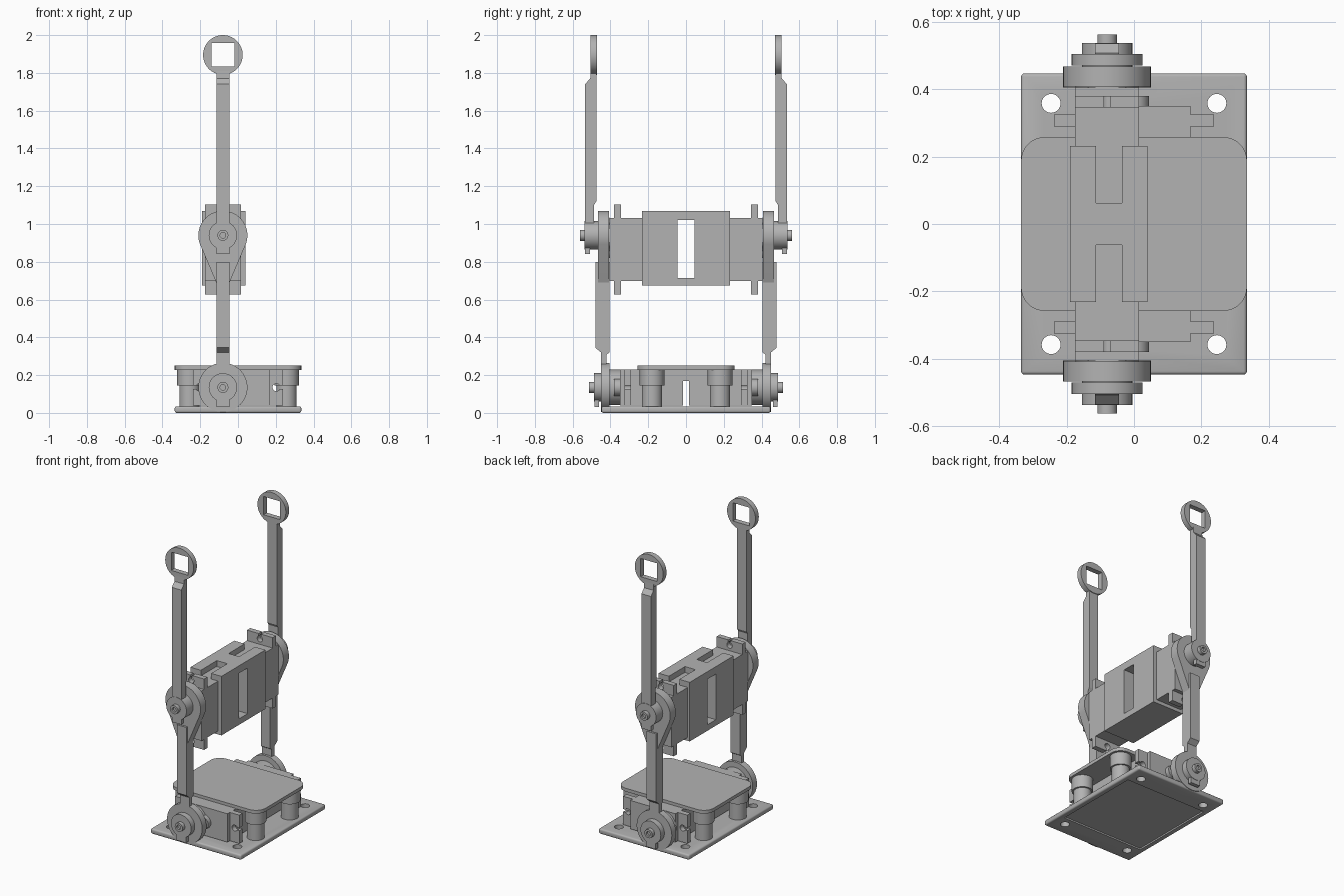
import bpy, bmesh, math

cube = bpy.data.objects.get("Cube")
if cube:
    bpy.data.objects.remove(cube)

grey = bpy.data.materials.new("plain_grey")
grey.use_nodes = True
grey.diffuse_color = (0.45, 0.45, 0.45, 1)
grey.node_tree.nodes["Principled BSDF"].inputs["Base Color"].default_value = (0.45, 0.45, 0.45, 1)

AXIS_X = -0.08      # all joints share this x
LOW_Z, HIGH_Z = 0.135, 0.94
parts = []


def prism(name, pts, axis, lo, hi):
    """Extrude a closed 2D outline along one axis."""
    place = {"x": lambda a, b, t: (t, a, b),
             "y": lambda a, b, t: (a, t, b),
             "z": lambda a, b, t: (a, b, t)}[axis]
    bm = bmesh.new()
    face = bm.faces.new([bm.verts.new(place(a, b, lo)) for a, b in pts])
    ext = bmesh.ops.extrude_face_region(bm, geom=[face])
    verts = [v for v in ext["geom"] if isinstance(v, bmesh.types.BMVert)]
    shift = place(0, 0, hi - lo)
    bmesh.ops.translate(bm, verts=verts, vec=shift)
    bmesh.ops.recalc_face_normals(bm, faces=bm.faces)
    mesh = bpy.data.meshes.new(name)
    bm.to_mesh(mesh)
    bm.free()
    mesh.materials.append(grey)
    ob = bpy.data.objects.new(name, mesh)
    bpy.context.collection.objects.link(ob)
    parts.append(ob)
    return ob


def box(name, x, y, z):
    return prism(name, [(x[0], y[0]), (x[1], y[0]), (x[1], y[1]), (x[0], y[1])], "z", *z)


def arc(cx, cy, r, start=0, end=360, n=40):
    steps = n if end - start == 360 else n + 1
    angles = [math.radians(start + (end - start) * i / n) for i in range(steps)]
    return [(cx + r * math.cos(a), cy + r * math.sin(a)) for a in angles]


def apply(ob, kind, **settings):
    mod = ob.modifiers.new(kind.lower(), kind)
    for key, value in settings.items():
        setattr(mod, key, value)
    with bpy.context.temp_override(object=ob, active_object=ob):
        bpy.ops.object.modifier_apply(modifier=mod.name)


def cut(ob, *cutters):
    for c in cutters:
        apply(ob, "BOOLEAN", operation="DIFFERENCE", object=c, solver="EXACT")
        parts.remove(c)
        bpy.data.objects.remove(c)


def rounded(hx, hy, r):
    pts = []
    for i, (sx, sy) in enumerate([(1, 1), (-1, 1), (-1, -1), (1, -1)]):
        pts += arc(sx * (hx - r), sy * (hy - r), r, 90 * i, 90 * i + 90, 8)
    return pts


def servo(name, side, upright, inner, face):
    """Small motor: body, slotted mounting ears and gear housing."""
    def span(l, w):
        if upright:
            return (AXIS_X + w[0], AXIS_X + w[1]), (0.865 + l[0], 0.865 + l[1])
        return (-l[1], -l[0]), (LOW_Z + w[0], LOW_Z + w[1])

    def block(part, l, w, y0, y1):
        x, z = span(l, w)
        return box(part, x, sorted((side * y0, side * y1)), z)

    half = (-0.095, 0.095)
    block(name + "_body", (-0.167, 0.167), half, inner, face)
    for end in (-1, 1):
        ear = block(name + "_ear", sorted((end * 0.16, end * 0.237)), half, face - 0.06, face - 0.025)
        x, z = span((end * 0.203,) * 2, (0, 0))
        hole = prism("hole", arc(x[0], z[0], 0.02, n=20), "y", *sorted((side * (face - 0.1), side * face)))
        notch = block("notch", sorted((end * 0.203, end * 0.25)), (-0.009, 0.009), face - 0.1, face)
        cut(ear, hole, notch)
    z = HIGH_Z if upright else LOW_Z
    prism(name + "_gear_housing", arc(AXIS_X, z, 0.094), "y", side * face, side * (face + 0.055))
    x, z = span((0, 0), (0, 0))
    prism(name + "_small_gear_housing", arc(x[0], z[0], 0.045, n=24), "y", side * face, side * (face + 0.03))


def joint(name, side, z, y0, y1):
    """Hub with a screw pin and its socket."""
    prism(name + "_hub", arc(AXIS_X, z, 0.075), "y", side * y0, side * y1)
    pin = prism(name + "_pin", arc(AXIS_X, z, 0.029, n=24), "y", side * y1, side * (y1 + 0.025))
    cut(pin, prism("socket", arc(AXIS_X, z, 0.015, n=16), "y", side * (y1 + 0.012), side * (y1 + 0.05)))


# Base plate with screw holes and a shallow recess underneath
base = box("base_plate", (-0.335, 0.335), (-0.447, 0.447), (0, 0.035))
apply(base, "BEVEL", width=0.01, segments=3)
cut(base, *[prism("hole", arc(sx * 0.246, sy * 0.358, 0.028, n=32), "z", -0.1, 0.1)
            for sx in (-1, 1) for sy in (-1, 1)])
cut(base, box("recess", (-0.3, 0.3), (-0.3, 0.3), (-0.1, 0.01)))

# Top plate on four stepped standoffs
top = prism("top_plate", rounded(0.335, 0.258, 0.07), "z", 0.228, 0.25)
for sx in (-1, 1):
    for sy in (-1, 1):
        prism("standoff_lower", arc(sx * 0.257, sy * 0.18, 0.054), "z", 0.03, 0.145)
        prism("standoff_upper", arc(sx * 0.257, sy * 0.18, 0.065), "z", 0.145, 0.23)
box("base_bridge", (-0.167, 0.167), (-0.05, 0.05), (0.17, 0.23))

# Motor holder with side window and two top slots
holder = box("motor_holder", (-0.19, 0.04), (-0.232, 0.232), (0.675, 1.07))
cut(holder, box("window", (-0.5, 0.5), (-0.045, 0.045), (0.715, 1.02)),
    box("slot", (-0.113, -0.036), (0.062, 0.5), (1.03, 1.2)),
    box("slot", (-0.113, -0.036), (-0.5, -0.062), (1.03, 1.2)))

# Outlines of the linkage, in depth and height
lower_link = [(0.46, 0.03), (0.485, 0.03), (0.485, 0.135), (0.45, 0.135), (0.45, 0.32), (0.48, 0.345),
              (0.48, 0.80), (0.405, 0.80), (0.405, 0.32), (0.42, 0.31), (0.42, 0.135), (0.46, 0.135)]
upper_link = [(0.507, 0.84), (0.535, 0.84), (0.535, 1.74), (0.507, 1.77), (0.505, 1.81), (0.475, 1.81),
              (0.475, 1.12), (0.487, 1.10), (0.487, 1.0), (0.507, 1.0)]
teardrop = arc(AXIS_X, HIGH_Z, 0.13, -22, 202) + [(AXIS_X - 0.035, 0.69), (AXIS_X + 0.035, 0.69)]

for s, label in ((-1, "front"), (1, "back")):
    servo(label + "_lower_motor", s, False, 0.015, 0.35)
    servo(label + "_upper_motor", s, True, 0.078, 0.405)

    # Lower arm from base disc to elbow
    prism(label + "_base_disc", arc(AXIS_X, LOW_Z, 0.13, n=56), "y", s * 0.405, s * 0.45)
    prism(label + "_lower_link", [(s * y, z) for y, z in lower_link], "x", -0.115, -0.045)
    joint(label + "_lower", s, LOW_Z, 0.42, 0.488)
    prism(label + "_elbow_plate", teardrop, "y", s * 0.408, s * 0.467)

    # Upper arm with square-holed ring at the tip
    joint(label + "_upper", s, HIGH_Z, 0.46, 0.537)
    prism(label + "_upper_link", [(s * y, z) for y, z in upper_link], "x", -0.115, -0.045)
    ring = prism(label + "_tip_ring", arc(AXIS_X, 1.895, 0.105, n=56), "y", s * 0.47, s * 0.505)
    cut(ring, box("square", (-0.14, -0.018), sorted((s * 0.4, s * 0.6)), (1.835, 1.957)))

# Smooth round walls, keep sharp edges
for ob in parts:
    ob.select_set(True)
bpy.context.view_layer.objects.active = parts[0]
bpy.ops.object.shade_smooth_by_angle(angle=math.radians(30))
